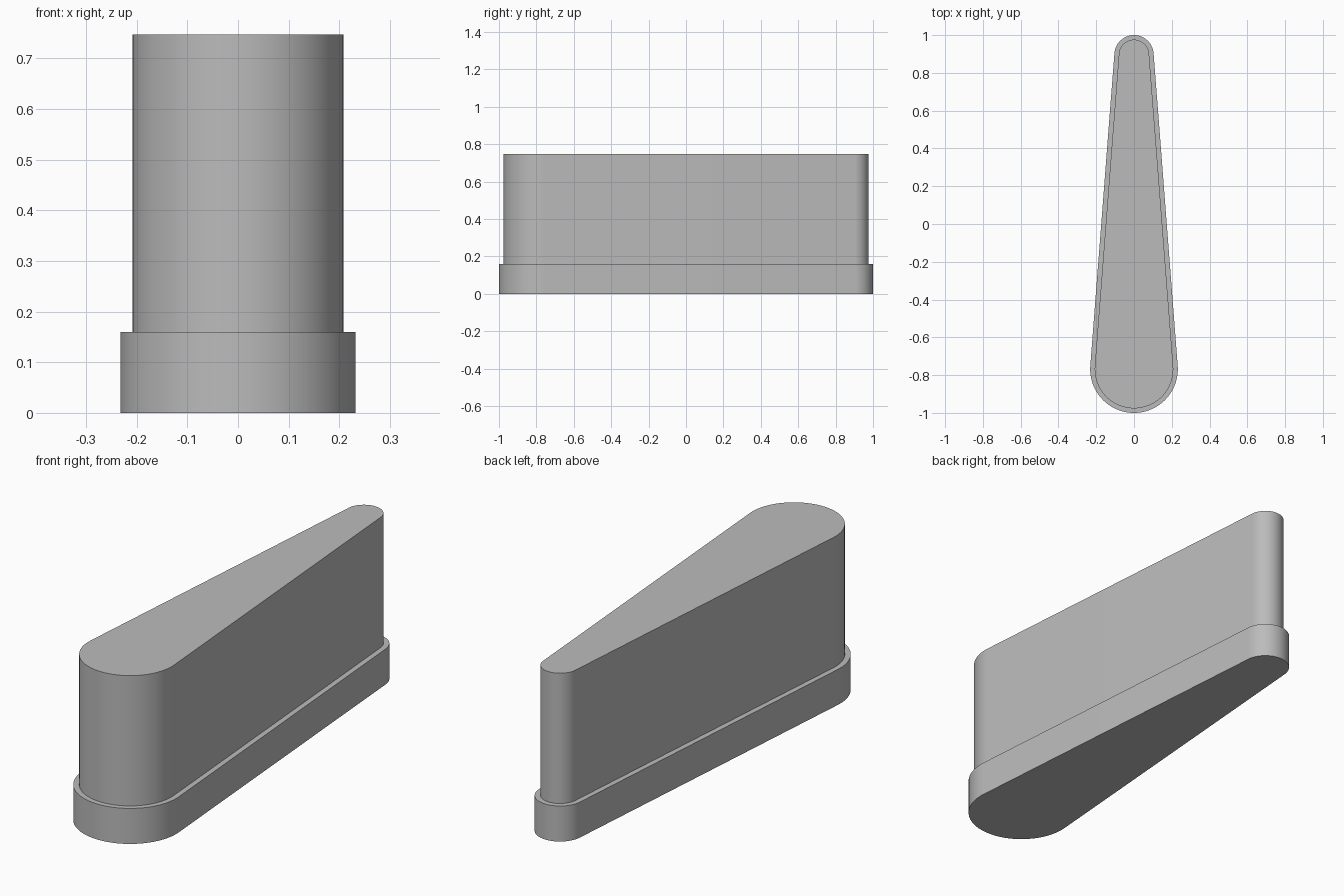
import bpy
import bmesh
from math import asin, cos, sin, pi

if "Cube" in bpy.data.objects:
    bpy.data.objects.remove(bpy.data.objects["Cube"], do_unlink=True)

grey = bpy.data.materials.new("plain grey")
grey.use_nodes = True
colour = (0.5, 0.5, 0.5, 1)
grey.diffuse_color = colour
grey.node_tree.nodes["Principled BSDF"].inputs["Base Color"].default_value = colour

# Centres and outer radii of the wide front and narrow rear ends
FRONT_Y, FRONT_R = -0.768, 0.232
REAR_Y, REAR_R = 0.896, 0.104
STEPS = 48


def arc(y, radius, start, end):
    angles = [start + (end - start) * i / STEPS for i in range(STEPS + 1)]
    return [(radius * cos(a), y + radius * sin(a)) for a in angles]


def teardrop(inset):
    """Outline of two round ends joined by their common tangents."""
    tilt = asin((FRONT_R - REAR_R) / (REAR_Y - FRONT_Y))
    rear = arc(REAR_Y, REAR_R - inset, tilt, pi - tilt)
    front = arc(FRONT_Y, FRONT_R - inset, pi - tilt, 2 * pi + tilt)
    return rear + front


def add_ring(bm, outline, z):
    return [bm.verts.new((x, y, z)) for x, y in outline]


def add_wall(bm, low, high):
    for i in range(len(low)):
        j = (i + 1) % len(low)
        bm.faces.new((low[i], low[j], high[j], high[i]))


# Stepped body: wide base flange, narrow ledge, tall upright
bm = bmesh.new()
levels = [(0.0, 0.0), (0.0, 0.16), (0.024, 0.16), (0.024, 0.747)]
rings = [add_ring(bm, teardrop(inset), z) for inset, z in levels]
for low, high in zip(rings, rings[1:]):
    add_wall(bm, low, high)
bm.faces.new(rings[-1])
bm.faces.new(rings[0][::-1])

mesh = bpy.data.meshes.new("tapered_pier")
bm.to_mesh(mesh)
bm.free()
mesh.materials.append(grey)
pier = bpy.data.objects.new("tapered_pier", mesh)
bpy.context.collection.objects.link(pier)

# Smooth round ends with crisp rims
bpy.ops.object.select_all(action="DESELECT")
pier.select_set(True)
bpy.context.view_layer.objects.active = pier
bpy.ops.object.shade_smooth_by_angle(angle=pi / 6)
